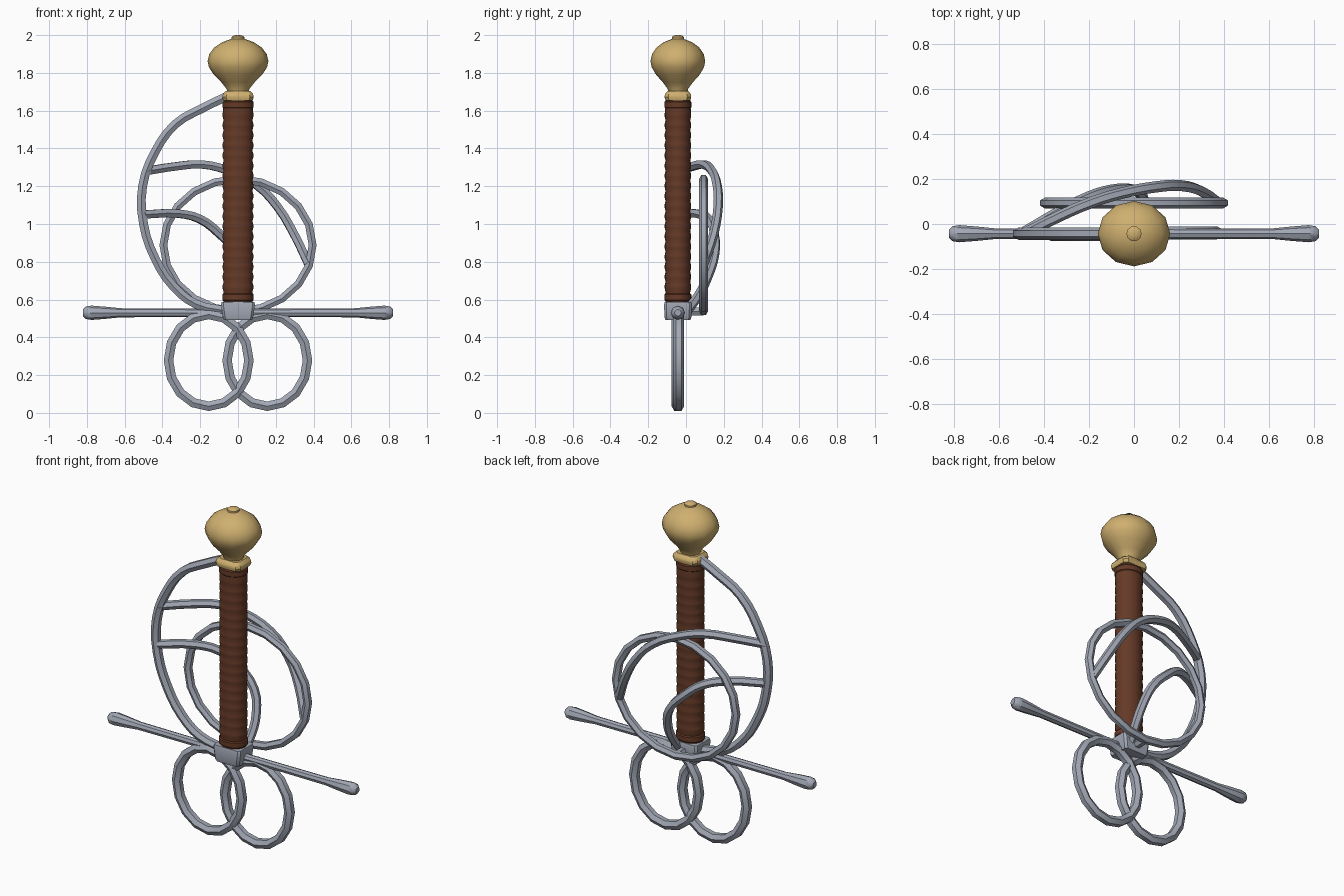
import bpy, bmesh
from math import sin, cos, pi, radians

if "Cube" in bpy.data.objects:
    bpy.data.objects.remove(bpy.data.objects["Cube"], do_unlink=True)

AXIS_Y = -0.043


def material(name, rgb):
    m = bpy.data.materials.new(name)
    m.use_nodes = True
    m.diffuse_color = (*rgb, 1)
    m.node_tree.nodes["Principled BSDF"].inputs["Base Color"].default_value = (*rgb, 1)
    return m


steel = material("steel", (0.36, 0.39, 0.46))
brass = material("brass", (0.62, 0.43, 0.16))
leather = material("leather", (0.13, 0.042, 0.02))


def finish(obj, mat, angle=35):
    obj.data.materials.clear()
    obj.data.materials.append(mat)
    bpy.ops.object.select_all(action="DESELECT")
    obj.select_set(True)
    bpy.context.view_layer.objects.active = obj
    bpy.ops.object.shade_smooth_by_angle(angle=radians(angle))
    return obj


def loft(name, rings, mat, angle=35, along_x=False):
    """Skin a stack of (position, outline) rings and cap both ends."""
    bm = bmesh.new()
    loops = []
    for pos, outline in rings:
        loops.append([bm.verts.new((pos, a, b) if along_x else (a, b, pos))
                      for a, b in outline])
    n = len(loops[0])
    for lo, hi in zip(loops, loops[1:]):
        for i in range(n):
            j = (i + 1) % n
            bm.faces.new((lo[i], lo[j], hi[j], hi[i]))
    bm.faces.new(loops[0][::-1])
    bm.faces.new(loops[-1])
    bmesh.ops.recalc_face_normals(bm, faces=bm.faces[:])
    mesh = bpy.data.meshes.new(name)
    bm.to_mesh(mesh)
    bm.free()
    obj = bpy.data.objects.new(name, mesh)
    bpy.context.collection.objects.link(obj)
    return finish(obj, mat, angle)


def oval(rx, ry, n, cx=0.0, cy=AXIS_Y):
    return [(cx + rx * cos(2 * pi * i / n), cy + ry * sin(2 * pi * i / n))
            for i in range(n)]


def chamfered(rx, ry, c):
    corners = [(rx, -ry + c), (rx, ry - c), (rx - c, ry), (c - rx, ry),
               (-rx, ry - c), (-rx, c - ry), (c - rx, -ry), (rx - c, -ry)]
    return [(x, y + AXIS_Y) for x, y in corners]


def bar(name, points, radius, closed=False):
    """Six-sided steel bar swept along a path."""
    data = bpy.data.curves.new(name, "CURVE")
    data.dimensions = "3D"
    data.bevel_depth = radius
    data.bevel_resolution = 1
    data.resolution_u = 3
    data.use_fill_caps = True
    if closed:
        s = data.splines.new("POLY")
        s.points.add(len(points) - 1)
        for p, co in zip(s.points, points):
            p.co = (*co, 1)
        s.use_cyclic_u = True
    else:
        s = data.splines.new("BEZIER")
        s.bezier_points.add(len(points) - 1)
        for p, co in zip(s.bezier_points, points):
            p.co = co
            p.handle_left_type = p.handle_right_type = "AUTO"
    obj = bpy.data.objects.new(name, data)
    bpy.context.collection.objects.link(obj)
    bpy.ops.object.select_all(action="DESELECT")
    obj.select_set(True)
    bpy.context.view_layer.objects.active = obj
    bpy.ops.object.convert(target="MESH")
    return finish(bpy.context.view_layer.objects.active, steel)


def hoop(name, cx, cz, rx, rz, y, radius, n):
    pts = [(x, y, z) for x, z in oval(rx, rz, n, cx, cz)]
    return bar(name, pts, radius, closed=True)


# Pommel with a small button on top
pommel = [(1.69, .055), (1.715, .06), (1.75, .088), (1.79, .128), (1.83, .154),
          (1.862, .161), (1.90, .152), (1.935, .125), (1.962, .085), (1.98, .035)]
loft("pommel", [(z, oval(r, r * .9, 12)) for z, r in pommel], brass, 50)
button = [(1.97, .034), (1.99, .034), (1.997, .024), (2.0, .01)]
loft("pommel_button", [(z, oval(r, r, 10)) for z, r in button], brass, 50)

# Collar between grip and pommel
collar = [(1.655, .078, .066), (1.672, .083, .071), (1.688, .08, .068), (1.703, .066, .056)]
loft("collar", [(z, chamfered(rx, ry, .02)) for z, rx, ry in collar], brass)

# Oval leather grip wrapped in shallow ridges
ridges = []
for i in range(18):
    z = 0.64 + i * 0.0535
    ridges += [(z, .076), (z + .018, .081), (z + .036, .081)]
loft("grip", [(z, oval(r, r * .86, 16)) for z, r in [(.57, .076)] + ridges + [(1.66, .076)]],
     leather, 40)
for name, z in (("lower_grip_band", .592), ("upper_grip_band", 1.612)):
    band = [(z, .077), (z + .006, .083), (z + .034, .083), (z + .04, .077)]
    loft(name, [(h, oval(r, r * .86, 16)) for h, r in band], leather, 40)

# Guard block, narrower at the bottom
block = [(.492, .074, .066), (.505, .08, .071), (.575, .09, .073), (.588, .086, .069)]
loft("guard_block", [(z, chamfered(rx, ry, .012)) for z, rx, ry in block], steel)

# Cross bar with flared ends
half = [(.04, .022), (.40, .023), (.62, .024), (.70, .032), (.775, .038), (.805, .033), (.82, .018)]
profile = [(-x, r) for x, r in reversed(half)] + half
loft("cross_bar", [(x, oval(r, r, 8, AXIS_Y, .53)) for x, r in profile], steel, 40, along_x=True)

# Finger rings below the guard
for side, label in ((1, "left"), (-1, "right")):
    hoop(label + "_finger_ring", side * .155, .278, .213, .243, AXIS_Y + side * .004, .029, 16)

# Large side ring and its stub to the block
hoop("side_ring", 0, .888, .395, .35, .093, .024, 20)
bar("side_ring_stub", [(0, 0, .537), (0, .093, .537)], .024)

# Knuckle bow
bow = [(-.05, 1.68), (-.19, 1.612), (-.33, 1.53), (-.44, 1.38), (-.505, 1.2), (-.50, 1.0),
       (-.44, .82), (-.34, .667), (-.22, .575), (-.06, .54)]
bar("knuckle_bow", [(x, AXIS_Y, z) for x, z in bow], .027)

# Curved branches behind the grip
bar("upper_branch", [(-.49, -.045, 1.28), (-.33, .035, 1.305), (-.19, .095, 1.315),
                     (-.06, .135, 1.285), (.1, .165, 1.205), (.21, .17, 1.09),
                     (.3, .145, .94), (.372, .095, .79)], .025)
bar("lower_branch", [(-.50, -.045, 1.05), (-.32, .06, 1.055), (-.2, .12, 1.025),
                     (-.1, .15, .95), (0, .152, .84), (.04, .115, .72),
                     (.045, .065, .62), (.035, .01, .545)], .025)
